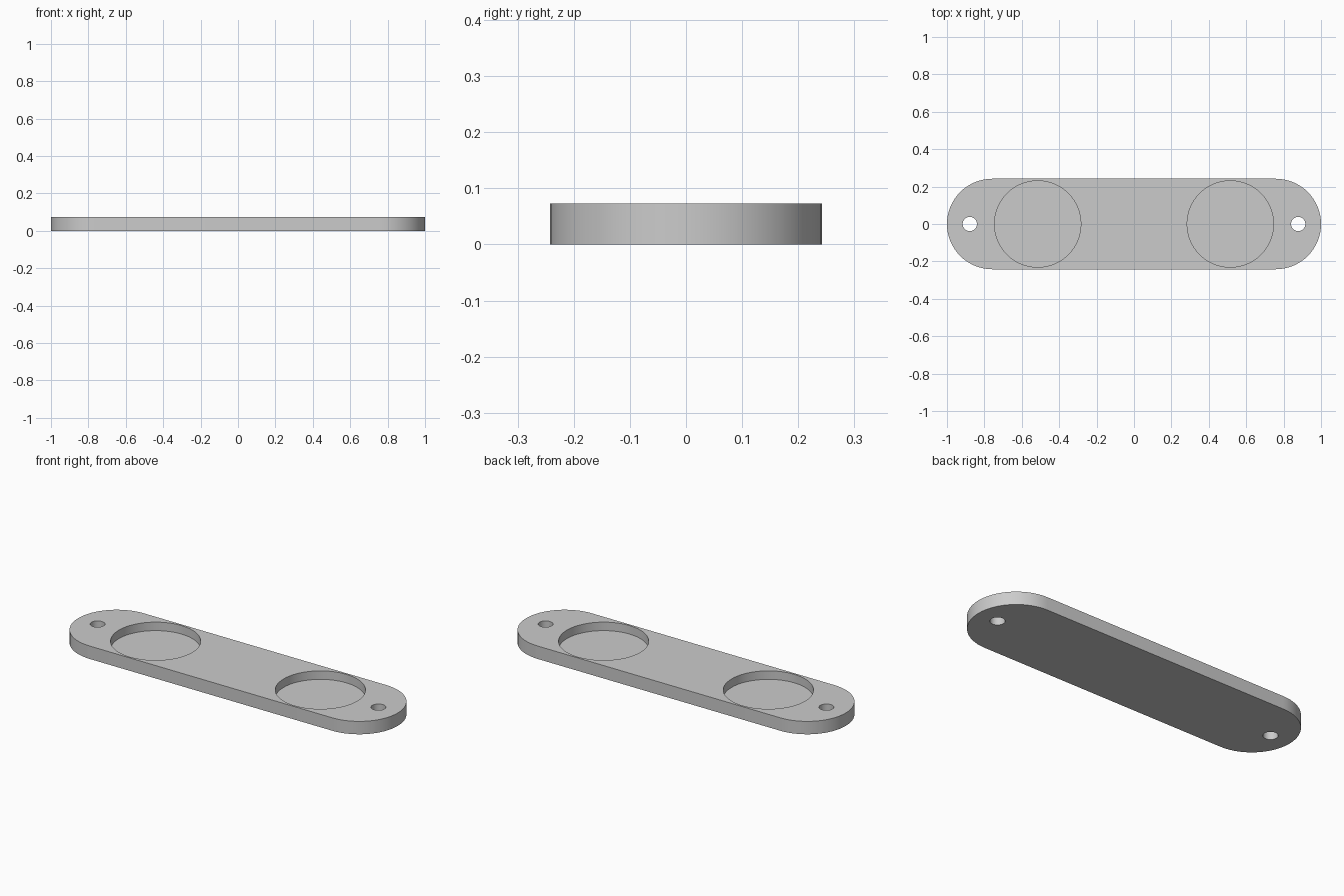
import bpy
from math import cos, sin, pi, radians

LENGTH, WIDTH, HEIGHT = 2.0, 0.484, 0.073
FLOOR_Z = 0.025
RADIUS = WIDTH / 2
END_X = LENGTH / 2 - RADIUS

cube = bpy.data.objects.get("Cube")
if cube:
    bpy.data.objects.remove(cube)

grey = bpy.data.materials.new("plain grey")
grey.use_nodes = True
colour = (0.6, 0.6, 0.6, 1)
grey.diffuse_color = colour
grey.node_tree.nodes["Principled BSDF"].inputs["Base Color"].default_value = colour


def prism(name, outline, bottom, top):
    """Extrude a flat outline between two heights."""
    n = len(outline)
    verts = [(x, y, z) for z in (bottom, top) for x, y in outline]
    faces = [tuple(reversed(range(n))), tuple(range(n, 2 * n))]
    faces += [(i, (i + 1) % n, n + (i + 1) % n, n + i) for i in range(n)]
    mesh = bpy.data.meshes.new(name)
    mesh.from_pydata(verts, [], faces)
    mesh.materials.append(grey)
    obj = bpy.data.objects.new(name, mesh)
    bpy.context.collection.objects.link(obj)
    return obj


def arc(cx, radius, start, sweep, steps):
    return [(cx + radius * cos(start + sweep * i / steps),
             radius * sin(start + sweep * i / steps)) for i in range(steps + 1)]


# Plate with rounded ends
outline = arc(END_X, RADIUS, -pi / 2, pi, 32) + arc(-END_X, RADIUS, pi / 2, pi, 32)
plate = prism("mounting_plate", outline, 0, HEIGHT)

# Round pockets and screw holes, cut at both ends
for side, x_sign in (("left", 1), ("right", -1)):
    for part, x, radius, bottom, steps in (("pocket", 0.515, 0.231, FLOOR_Z, 64),
                                           ("screw_hole", 0.878, 0.038, -0.1, 32)):
        circle = arc(x_sign * x, radius, 0, 2 * pi, steps)[:-1]
        cutter = prism(f"{side}_{part}_cutter", circle, bottom, HEIGHT + 0.1)
        cutter.hide_render = True
        cut = plate.modifiers.new(f"{side} {part}", "BOOLEAN")
        cut.operation, cut.solver, cut.object = "DIFFERENCE", "EXACT", cutter

# Apply the cuts, then remove the cutters
bpy.context.view_layer.objects.active = plate
plate.select_set(True)
for cut in list(plate.modifiers):
    cutter = cut.object
    bpy.ops.object.modifier_apply(modifier=cut.name)
    bpy.data.objects.remove(cutter)

bpy.ops.object.shade_smooth_by_angle(angle=radians(30))
